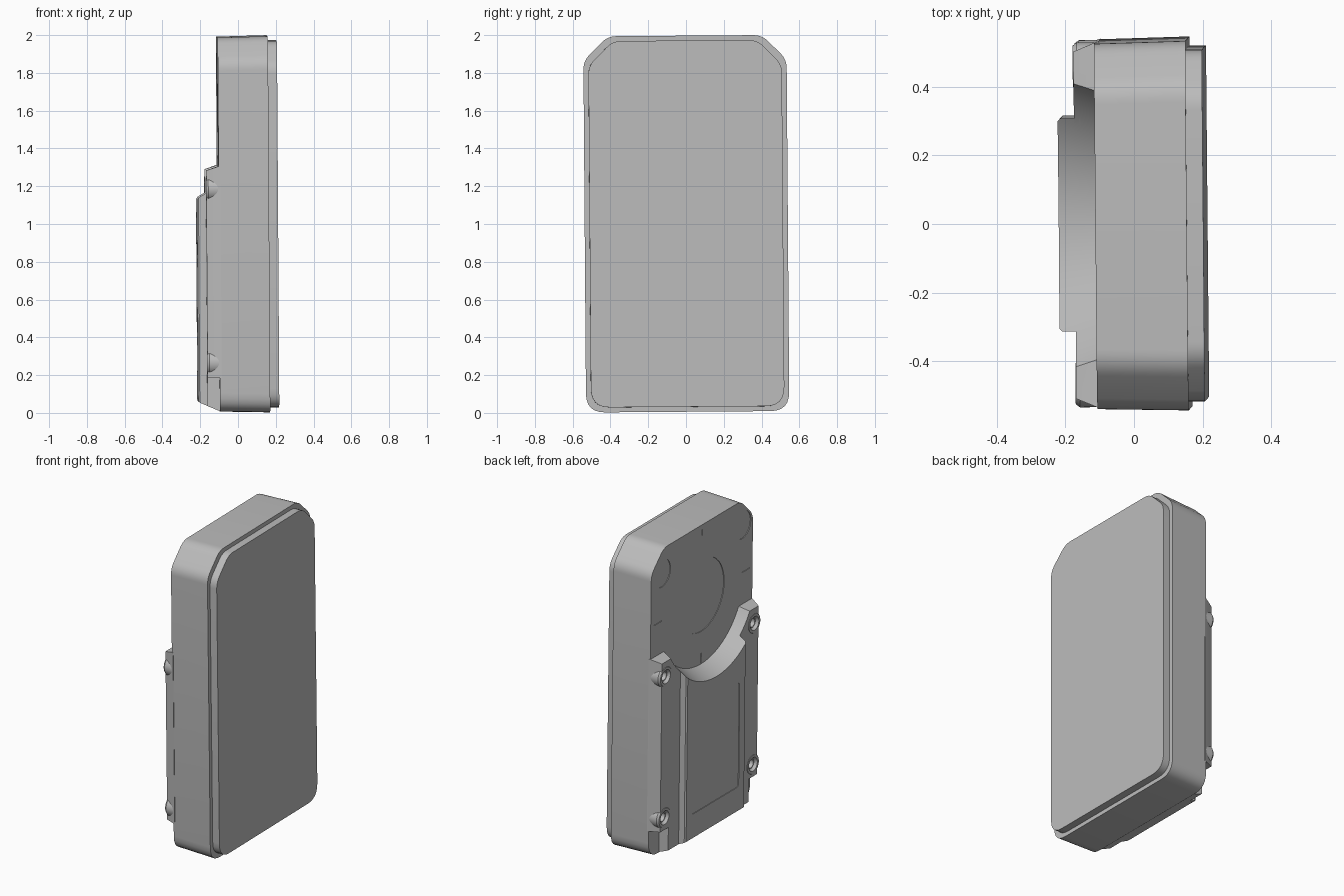
import bpy, bmesh
from math import pi, sin, cos
from mathutils import Matrix, Vector, Euler

cube = bpy.data.objects.get("Cube")
if cube:
    bpy.data.objects.remove(cube, do_unlink=True)

grey = bpy.data.materials.new("grey plastic")
grey.use_nodes = True
colour = (0.5, 0.5, 0.5, 1)
grey.diffuse_color = colour
grey.node_tree.nodes["Principled BSDF"].inputs["Base Color"].default_value = colour

# The whole device leans very slightly
LEAN = (Matrix.Translation((0, 0, 1))
        @ Euler((0.0075, -0.0065, 0.009)).to_matrix().to_4x4()
        @ Matrix.Translation((0, 0, -1)))
BACK, SHOULDER, PLATE = -0.106, -0.171, -0.219
DIAL_Z = 1.53


def loft(name, sections):
    """Skin a list of (x, [(y, z), ...]) sections and cap both ends."""
    bm = bmesh.new()
    rings = [[bm.verts.new((x, y, z)) for y, z in pts] for x, pts in sections]
    n = len(rings[0])
    for a, b in zip(rings, rings[1:]):
        for i in range(n):
            j = (i + 1) % n
            bm.faces.new((a[i], a[j], b[j], b[i]))
    bm.faces.new(rings[0])
    bm.faces.new(rings[-1])
    bmesh.ops.recalc_face_normals(bm, faces=bm.faces)
    mesh = bpy.data.meshes.new(name)
    bm.to_mesh(mesh)
    bm.free()
    mesh.materials.append(grey)
    obj = bpy.data.objects.new(name, mesh)
    bpy.context.collection.objects.link(obj)
    obj.matrix_world = LEAN
    return obj


def circle(y, z, r, n=48):
    return [(y + r * cos(2 * pi * i / n), z + r * sin(2 * pi * i / n)) for i in range(n)]


def box(y0, y1, z0, z1):
    return [(y0, z0), (y1, z0), (y1, z1), (y0, z1)]


def rounded(pts, radii, steps=6):
    """Round polygon corners with quadratic curves."""
    out = []
    for i, (p, r) in enumerate(zip(pts, radii)):
        p, a, b = Vector(p), Vector(pts[i - 1]), Vector(pts[(i + 1) % len(pts)])
        a, b = p + (a - p).normalized() * r, p + (b - p).normalized() * r
        for k in range(steps + 1):
            t = k / steps
            out.append(tuple(a * (1 - t) ** 2 + p * 2 * t * (1 - t) + b * t * t))
    return out


def case_outline(inset, chamfer=0.13):
    """Tall rectangle with round lower corners and cut upper corners."""
    w, lo, hi = 0.538 - inset, 0.005 + inset, 1.996 - inset
    pts = [(-w, lo), (w, lo), (w, hi - chamfer), (w - chamfer, hi),
           (chamfer - w, hi), (-w, hi - chamfer)]
    return rounded(pts, [0.1, 0.1] + [0.045] * 4)


def cut(obj, cutters):
    for c in cutters:
        mod = obj.modifiers.new("cut", 'BOOLEAN')
        mod.operation, mod.solver, mod.object = 'DIFFERENCE', 'EXACT', c
        c.hide_render = True
        bpy.ops.object.select_all(action='DESELECT')
        bpy.context.view_layer.objects.active = obj
        obj.select_set(True)
        bpy.ops.object.modifier_apply(modifier=mod.name)


# Main case and front screen
case = loft("case", [(BACK, case_outline(0.006)), (0.16, case_outline(0))])
screen = loft("screen", [(0.15, case_outline(0.026)), (0.208, case_outline(0.026))])

# Shallow dial, corner discs and tick marks in the back of the case
depth = BACK + 0.004
marks = [circle(0, DIAL_Z, 0.236)]
marks += [circle(s * 0.42, 1.83, 0.09, 32) for s in (-1, 1)]
marks += [box(-0.003, 0.003, 1.92, 1.96), box(-0.003, 0.003, 1.085, 1.15)]
marks += [box(min(s * 0.42, s * 0.5), max(s * 0.42, s * 0.5), 1.517, 1.523) for s in (-1, 1)]
mark_cutters = [loft("mark_cutter", [(depth, m), (-0.2, m)]) for m in marks]
cut(case, mark_cutters)


# Raised shoulders with sloped rails and a tapered foot
def shoulder_outline(w, top, foot):
    half = [(0.42, foot), (0.42, 0.19), (w, 0.19), (w, top)]
    return half + [(-y, z) for y, z in reversed(half)]


shoulders = loft("shoulders", [(BACK + 0.01, shoulder_outline(0.535, 1.31, 0.013)),
                               (BACK, shoulder_outline(0.532, 1.31, 0.013)),
                               (SHOULDER, shoulder_outline(0.505, 1.288, 0.04))])

# Central raised plate with a shallow inset panel
plate = loft("centre_plate", [(SHOULDER + 0.02, box(-0.31, 0.31, 0.035, 1.3)),
                              (SHOULDER, box(-0.31, 0.31, 0.04, 1.3)),
                              (PLATE + 0.008, box(-0.31, 0.31, 0.058, 1.3)),
                              (PLATE, box(-0.302, 0.302, 0.064, 1.3))])
panel = rounded(box(-0.245, 0.245, 0.22, 0.9), [0.02] * 4, 3)
panel_cutter = loft("panel_cutter", [(PLATE + 0.004, panel), (-0.3, panel)])

# Screw bosses at the four corners of the shoulders
bosses, hole_cutters = [], []
for side, label in ((1, "left"), (-1, "right")):
    for z, level in ((1.19, "upper"), (0.27, "lower")):
        y = side * 0.462
        bosses.append(loft(f"{level}_{label}_boss",
                           [(BACK + 0.01, circle(y, z, 0.069)),
                            (SHOULDER + 0.01, circle(y, z, 0.069)),
                            (SHOULDER - 0.002, circle(y, z, 0.06))]))
        hole_cutters.append(loft("hole_cutter",
                                 [(-0.13, circle(y, z, 0.026)),
                                  (-0.155, circle(y, z, 0.028)),
                                  (-0.155, circle(y, z, 0.034)),
                                  (-0.2, circle(y, z, 0.06))]))

# Conical bowl scooped out around the dial
bowl = loft("bowl_cutter", [(-0.08, circle(0, DIAL_Z, 0.437, 96)),
                            (-0.3, circle(0, DIAL_Z, 0.536, 96))])
cut(shoulders, [bowl] + hole_cutters)
cut(plate, [bowl, panel_cutter])
for boss, hole in zip(bosses, hole_cutters):
    cut(boss, [bowl, hole])

for c in mark_cutters + hole_cutters + [bowl, panel_cutter]:
    bpy.data.objects.remove(c, do_unlink=True)

# Smooth curved walls, keep hard edges
bpy.ops.object.select_all(action='DESELECT')
for obj in [case, screen, shoulders, plate] + bosses:
    obj.select_set(True)
    bpy.context.view_layer.objects.active = obj
bpy.ops.object.shade_smooth_by_angle(angle=0.52)
